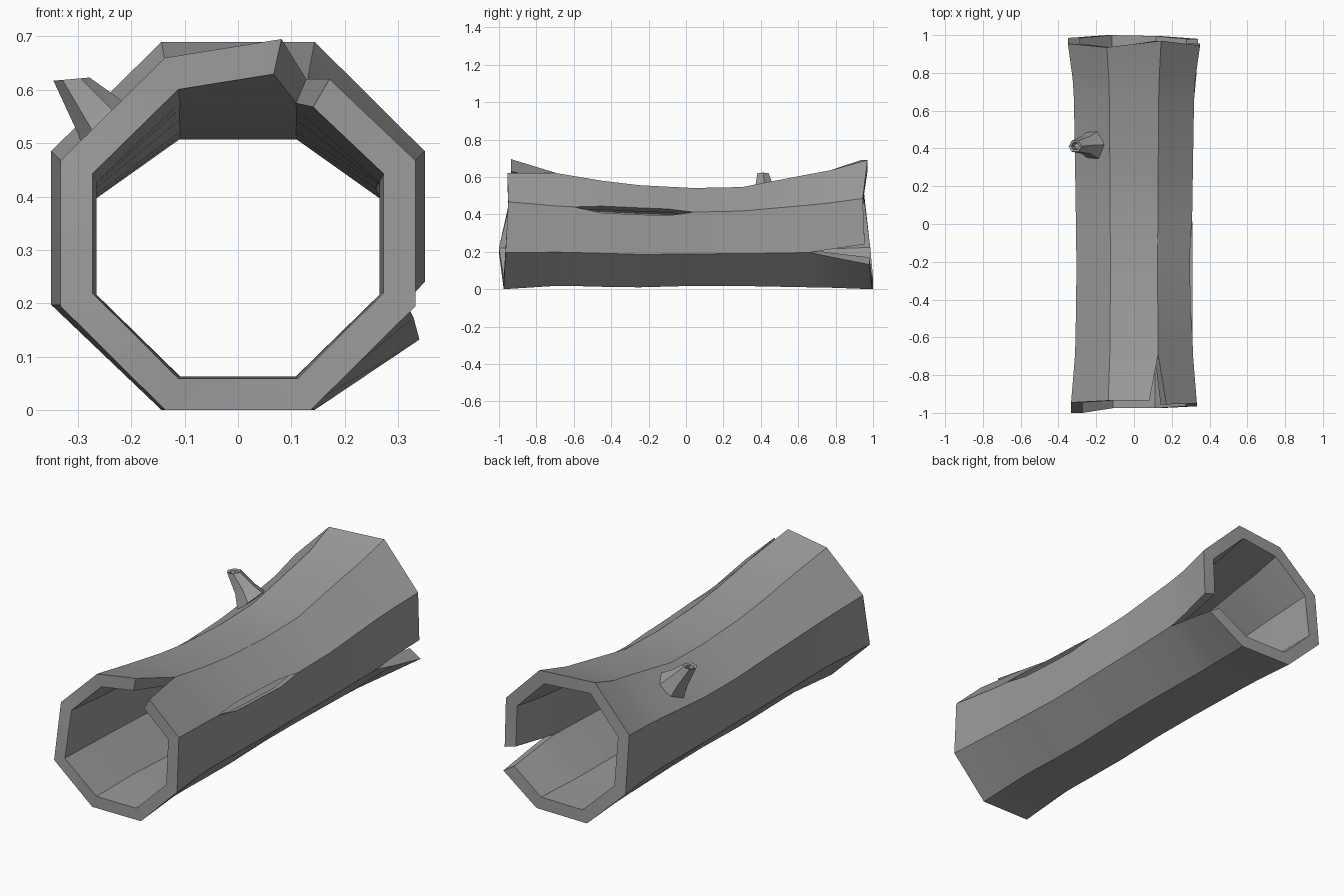
import bpy, bmesh, math
from mathutils import Vector, Matrix

default_cube = bpy.data.objects.get("Cube")
if default_cube:
    bpy.data.objects.remove(default_cube, do_unlink=True)

bark = bpy.data.materials.new("weathered grey")
bark.use_nodes = True
grey = (0.33, 0.33, 0.33, 1)
bark.diffuse_color = grey
bark.node_tree.nodes["Principled BSDF"].inputs["Base Color"].default_value = grey


def finish(bm, name):
    """Turn a bmesh into a named object with sharp panel edges."""
    bmesh.ops.remove_doubles(bm, verts=bm.verts, dist=0.0005)
    bmesh.ops.recalc_face_normals(bm, faces=bm.faces)
    mesh = bpy.data.meshes.new(name)
    bm.to_mesh(mesh)
    bm.free()
    mesh.materials.append(bark)
    obj = bpy.data.objects.new(name, mesh)
    bpy.context.collection.objects.link(obj)
    bpy.ops.object.select_all(action="DESELECT")
    obj.select_set(True)
    bpy.context.view_layer.objects.active = obj
    bpy.ops.object.shade_smooth_by_angle(angle=math.radians(28))
    return obj


# Rings: y, half width, then heights of top, shoulder, hip, bottom; inner scale
RINGS = [
    (-0.95, 0.333, 0.66, 0.467, 0.195, 0.0, 0.82),
    (-0.69, 0.312, 0.62, 0.445, 0.198, 0.018, 0.85),
    (-0.6, 0.31, 0.605, 0.44, 0.196, 0.017, 0.86),
    (-0.45, 0.307, 0.58, 0.432, 0.192, 0.013, 0.87),
    (-0.25, 0.305, 0.556, 0.423, 0.186, 0.01, 0.87),
    (-0.1, 0.306, 0.548, 0.417, 0.187, 0.014, 0.87),
    (0.04, 0.308, 0.541, 0.412, 0.189, 0.018, 0.87),
    (0.3, 0.312, 0.546, 0.418, 0.19, 0.017, 0.87),
    (0.66, 0.318, 0.615, 0.45, 0.196, 0.01, 0.86),
    (0.77, 0.325, 0.635, 0.461, 0.197, 0.008, 0.85),
    (0.95, 0.35, 0.69, 0.485, 0.197, 0.0, 0.82),
]
LAST = len(RINGS) - 1

# Ragged ends: y of each corner on the first and last ring
ENDS = {
    "base_l": (-0.975, 1.0), "base_r": (-0.975, 0.995),
    "hip_r_under": (-0.965, 0.98), "hip_r_over": (-0.965, 0.955),
    "shoulder_r_under": (-0.95, 0.945), "shoulder_r_over": (-0.95, 0.945),
    "top_r_under": (-0.955, 0.97), "top_r_over": (-0.935, 0.97),
    "top_l": (-0.935, 0.935), "shoulder_l": (-0.945, 0.955),
    "hip_l": (-1.0, 0.985),
}

# Cracks: (corner, ring) -> shift in x and z that pulls the two lips apart
CRACKS = {
    ("hip_r_under", LAST - 1): (0.004, -0.024),
    ("hip_r_under", LAST): (-0.01, -0.065),
    ("hip_r_over", LAST - 1): (0, 0.016),
    ("hip_r_over", LAST): (0, 0.043),
    ("top_r_over", 0): (-0.055, 0.035),
    ("top_r_under", 0): (0.035, -0.04),
}
for ring in (3, 4, 5):
    CRACKS["shoulder_r_under", ring] = (0.004, -0.024)
    CRACKS["shoulder_r_over", ring] = (-0.008, 0.012)

PANELS = [
    ("base_l", "base_r"), ("base_r", "hip_r_under"),
    ("hip_r_over", "shoulder_r_under"), ("shoulder_r_over", "top_r_under"),
    ("top_r_over", "top_l"), ("top_l", "shoulder_l"),
    ("shoulder_l", "hip_l"), ("hip_l", "base_l"),
]


def corner(name, ring, inner):
    """Position of one corner of the log wall."""
    y, half, top, shoulder, hip, base, scale = RINGS[ring]
    part, side = name.split("_")[:2]
    z = {"top": top, "shoulder": shoulder, "hip": hip, "base": base}[part]
    x = half * (0.41 if part in ("top", "base") else 1)
    if side == "l":
        x = -x
    dx, dz = CRACKS.get((name, ring), (0, 0))
    x, z = x + dx, z + dz
    if ring == 0:
        y = ENDS[name][0]
    elif ring == LAST:
        y = ENDS[name][1]
    if inner:
        mid = (top + base) / 2
        x, z = x * scale, mid + (z - mid) * scale
    return Vector((x, y, z))


# Hollow log: eight thick panels joined along the uncracked edges
bm = bmesh.new()
cache = {}


def vert(name, ring, inner):
    key = (name, ring, inner)
    if key not in cache:
        cache[key] = bm.verts.new(corner(*key))
    return cache[key]


def face(*keys):
    bm.faces.new([vert(*k) for k in keys])


for a, b in PANELS:
    for r in range(LAST):
        for inner in (False, True):
            face((a, r, inner), (b, r, inner), (b, r + 1, inner), (a, r + 1, inner))
        # Thickness of the wall along each crack
        for c in (a, b):
            if (c, r) in CRACKS or (c, r + 1) in CRACKS:
                face((c, r, False), (c, r + 1, False), (c, r + 1, True), (c, r, True))
    # Rims at both ends
    for r in (0, LAST):
        face((a, r, False), (b, r, False), (b, r, True), (a, r, True))
finish(bm, "hollow_log")

# Branch stub: tapering six-sided rings, tilted with the bark at the root
STUB = [
    ((-0.215, 0.42, 0.485), 0.085, 48),
    ((-0.255, 0.418, 0.545), 0.053, 35),
    ((-0.312, 0.412, 0.62), 0.034, 5),
    ((-0.311, 0.412, 0.616), 0.021, 5),
    ((-0.3, 0.413, 0.59), 0.016, 5),
]
SIDES = 6
bm = bmesh.new()
loops = []
for centre, radius, tilt in STUB:
    turn = Matrix.Rotation(math.radians(-tilt), 3, "Y")
    loop = []
    for i in range(SIDES):
        t = math.tau * i / SIDES
        spoke = Vector((math.cos(t), math.sin(t), 0)) * radius
        loop.append(bm.verts.new(Vector(centre) + turn @ spoke))
    loops.append(loop)
for low, high in zip(loops, loops[1:]):
    for i in range(SIDES):
        j = (i + 1) % SIDES
        bm.faces.new((low[i], low[j], high[j], high[i]))
bm.faces.new(loops[-1])
bm.faces.new(loops[0][::-1])
finish(bm, "branch_stub")
